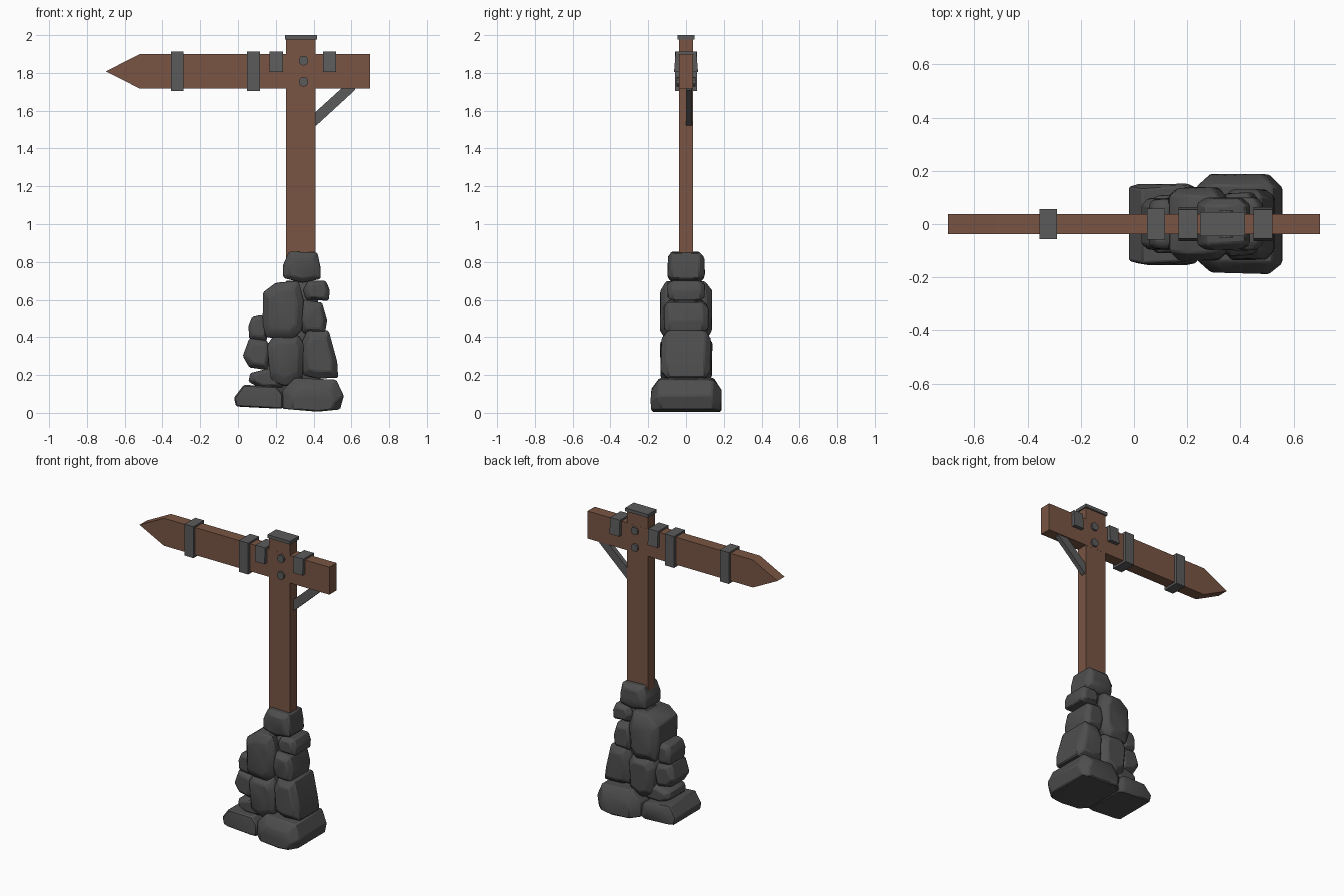
import bpy, bmesh, math, random
from mathutils import Vector

if "Cube" in bpy.data.objects:
    bpy.data.objects.remove(bpy.data.objects["Cube"])

random.seed(4)


def material(name, rgb):
    m = bpy.data.materials.new(name)
    m.diffuse_color = (*rgb, 1)
    m.use_nodes = True
    m.node_tree.nodes["Principled BSDF"].inputs["Base Color"].default_value = m.diffuse_color
    return m


WOOD = material("brown wood", (0.19, 0.09, 0.056))
IRON = material("grey iron", (0.105, 0.105, 0.105))
STONE = material("dark stone", (0.075, 0.075, 0.075))


def finish(name, bm, mat):
    bmesh.ops.recalc_face_normals(bm, faces=bm.faces[:])
    me = bpy.data.meshes.new(name)
    bm.to_mesh(me)
    bm.free()
    me.materials.append(mat)
    ob = bpy.data.objects.new(name, me)
    bpy.context.collection.objects.link(ob)
    return ob


def prism(name, outline, y0, y1, mat):
    """Front (x, z) outline extruded from y0 to y1."""
    bm = bmesh.new()
    face = bm.faces.new([bm.verts.new((x, y0, z)) for x, z in outline])
    new = bmesh.ops.extrude_face_region(bm, geom=[face])["geom"]
    bmesh.ops.translate(bm, vec=(0, y1 - y0, 0),
                        verts=[v for v in new if isinstance(v, bmesh.types.BMVert)])
    return finish(name, bm, mat)


def box(name, x0, x1, y0, y1, z0, z1, mat):
    return prism(name, [(x0, z0), (x1, z0), (x1, z1), (x0, z1)], y0, y1, mat)


def rock(name, outline, depth, base=False, shrink=0.68, ends=0.74):
    """Convex boulder: full outline near the middle, smaller outline front and back."""
    xs, zs = zip(*outline)
    cx = sum(xs) / len(xs)
    cz = min(zs) if base else sum(zs) / len(zs)
    bm = bmesh.new()
    for side in (-1, 1):
        for x, z in outline:
            j = random.uniform(0.92, 1.06)
            bm.verts.new((x, side * depth * ends * j, z))
            k = random.uniform(0.95, 1.0)
            bm.verts.new((cx + (x - cx) * shrink, side * depth * k, cz + (z - cz) * shrink))
    hull = bmesh.ops.convex_hull(bm, input=bm.verts[:])
    loose = {g for g in hull["geom_interior"] + hull["geom_unused"]
             if isinstance(g, bmesh.types.BMVert)}
    bmesh.ops.delete(bm, geom=list(loose), context='VERTS')
    bmesh.ops.dissolve_limit(bm, angle_limit=math.radians(6),
                             verts=bm.verts[:], edges=bm.edges[:])
    ob = finish(name, bm, STONE)
    bev = ob.modifiers.new("worn edges", 'BEVEL')
    bev.width, bev.segments, bev.limit_method = 0.007, 1, 'ANGLE'
    bev.angle_limit = math.radians(25)
    bpy.ops.object.select_all(action='DESELECT')
    ob.select_set(True)
    bpy.context.view_layer.objects.active = ob
    bpy.ops.object.shade_smooth_by_angle(angle=math.radians(32))


# Wooden post and pointed sign beam
box("post", 0.255, 0.41, -0.037, 0.037, 0.8, 1.985, WOOD)
prism("sign_beam", [(-0.7, 1.808), (-0.52, 1.717), (0.7, 1.717), (0.7, 1.9), (-0.52, 1.9)],
      -0.0375, 0.0375, WOOD)

# Iron cap, bands and diagonal brace
box("post_cap", 0.249, 0.417, -0.046, 0.046, 1.978, 2.0, IRON)
box("band_left", -0.355, -0.289, -0.056, 0.056, 1.703, 1.912, IRON)
box("band_middle", 0.048, 0.116, -0.058, 0.058, 1.703, 1.912, IRON)
prism("brace", [(0.405, 1.52), (0.415, 1.522), (0.62, 1.71), (0.62, 1.72), (0.55, 1.72),
                (0.405, 1.588)], 0.0, 0.031, IRON)

# Saddle clips that hang over the beam and flare slightly
for name, x0, x1 in (("clip_left", 0.168, 0.239), ("clip_right", 0.449, 0.52)):
    clip = box(name, x0, x1, -0.055, 0.055, 1.806, 1.912, IRON)
    for v in clip.data.vertices:
        if v.co.z < 1.85:
            v.co.y *= 1.15

# Bolts on both faces
for z, tag in ((1.865, "upper"), (1.753, "lower")):
    bm = bmesh.new()
    bmesh.ops.create_cone(bm, cap_ends=True, segments=10, radius1=0.026, radius2=0.026, depth=0.1)
    for v in bm.verts:
        v.co = Vector((v.co.x + 0.347, v.co.z, v.co.y + z))
    finish(tag + "_bolt", bm, IRON)

# Stacked boulders
rock("base_rock_right", [(0.235, 0.022), (0.43, 0.006), (0.54, 0.018), (0.56, 0.09),
                         (0.52, 0.175), (0.3, 0.185), (0.235, 0.12)], 0.19, True)
rock("base_rock_left", [(-0.01, 0.034), (-0.021, 0.08), (0.03, 0.148), (0.2, 0.14),
                        (0.237, 0.1), (0.237, 0.022)], 0.155, True, 0.72, 0.9)
rock("middle_rock", [(0.17, 0.17), (0.25, 0.14), (0.34, 0.18), (0.352, 0.36), (0.32, 0.41),
                     (0.19, 0.41), (0.155, 0.36)], 0.14)
rock("middle_rock_right", [(0.345, 0.2), (0.42, 0.182), (0.53, 0.185), (0.525, 0.27),
                           (0.48, 0.435), (0.37, 0.44), (0.335, 0.37)], 0.135)
rock("middle_rock_left", [(0.025, 0.3), (0.06, 0.24), (0.16, 0.225), (0.18, 0.34),
                          (0.15, 0.385), (0.06, 0.395)], 0.1)
rock("low_rock_left", [(0.055, 0.165), (0.12, 0.13), (0.24, 0.135), (0.22, 0.25),
                       (0.15, 0.235), (0.065, 0.21)], 0.11)
rock("upper_rock_left", [(0.06, 0.39), (0.15, 0.375), (0.17, 0.5), (0.12, 0.52),
                         (0.075, 0.51), (0.055, 0.46)], 0.095)
rock("upper_rock", [(0.15, 0.4), (0.29, 0.385), (0.34, 0.44), (0.348, 0.6), (0.32, 0.7),
                    (0.2, 0.69), (0.133, 0.64), (0.13, 0.47)], 0.14)
rock("upper_rock_right", [(0.345, 0.42), (0.46, 0.42), (0.472, 0.49), (0.445, 0.585),
                          (0.34, 0.6), (0.32, 0.5)], 0.12)
rock("small_rock_right", [(0.36, 0.6), (0.48, 0.595), (0.486, 0.65), (0.465, 0.7),
                          (0.37, 0.7), (0.345, 0.65)], 0.1)
rock("top_rock", [(0.24, 0.715), (0.34, 0.69), (0.437, 0.71), (0.437, 0.77), (0.42, 0.85),
                  (0.27, 0.855), (0.237, 0.78)], 0.1)
rock("core_rock", [(0.2, 0.1), (0.44, 0.1), (0.42, 0.7), (0.25, 0.7)], 0.07)
